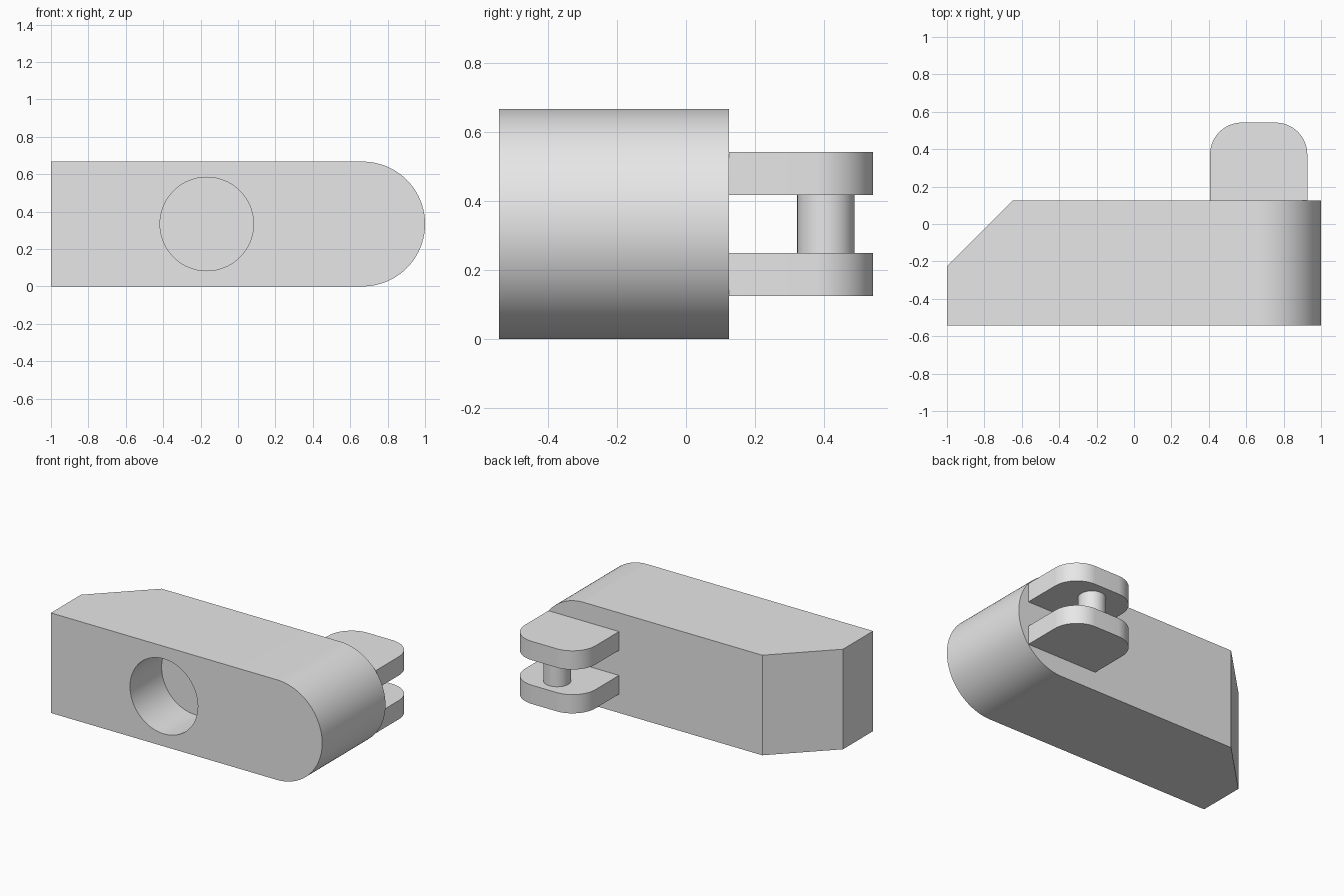
import bpy, bmesh
from math import sin, cos, pi, radians
from mathutils import Vector

cube = bpy.data.objects.get("Cube")
if cube:
    bpy.data.objects.remove(cube, do_unlink=True)

grey = bpy.data.materials.new("plain grey")
grey.use_nodes = True
grey.diffuse_color = (0.8, 0.8, 0.8, 1)
grey.node_tree.nodes["Principled BSDF"].inputs["Base Color"].default_value = (0.8, 0.8, 0.8, 1)


def arc(cx, cy, r, start, end, steps):
    """Points of a circular arc, angles in degrees."""
    angles = [radians(start + (end - start) * i / steps) for i in range(steps + 1)]
    return [(cx + r * cos(a), cy + r * sin(a)) for a in angles]


def prism(name, outline, low, high, place, chamfer=None):
    """Extrude an outline from low to high; place maps (u, v, w) to (x, y, z)."""
    bm = bmesh.new()
    face = bm.faces.new([bm.verts.new(place(u, v, low)) for u, v in outline])
    new = bmesh.ops.extrude_face_region(bm, geom=[face])["geom"]
    shift = Vector(place(0, 0, high)) - Vector(place(0, 0, low))
    bmesh.ops.translate(bm, vec=shift, verts=[g for g in new if isinstance(g, bmesh.types.BMVert)])
    if chamfer:
        point, normal = chamfer
        cut = bmesh.ops.bisect_plane(bm, geom=bm.verts[:] + bm.edges[:] + bm.faces[:],
                                     plane_co=point, plane_no=normal, clear_outer=True)
        rim = [g for g in cut["geom_cut"] if isinstance(g, bmesh.types.BMEdge)]
        bmesh.ops.holes_fill(bm, edges=rim, sides=0)
    bmesh.ops.recalc_face_normals(bm, faces=bm.faces[:])
    mesh = bpy.data.meshes.new(name)
    bm.to_mesh(mesh)
    bm.free()
    mesh.materials.append(grey)
    obj = bpy.data.objects.new(name, mesh)
    bpy.context.collection.objects.link(obj)
    return obj


def select(obj):
    bpy.ops.object.select_all(action="DESELECT")
    obj.select_set(True)
    bpy.context.view_layer.objects.active = obj


def smooth(obj):
    select(obj)
    bpy.ops.object.shade_smooth_by_angle(angle=radians(30))


def along_y(u, v, w):
    return (u, w, v)


def along_z(u, v, w):
    return (u, v, w)


front, back, height = -0.542, 0.125, 0.667
radius = height / 2
end_x = 1 - radius

# Body: bar with one round end and one chamfered back corner
profile = [(-1, height), (-1, 0)] + arc(end_x, radius, radius, -90, 90, 64)
body = prism("body", profile, front, back, along_y,
             chamfer=((-0.65, back, 0), (-1, 1, 0)))

# Blind round socket in the front face
cutter = prism("socket_cutter", arc(-0.167, radius, 0.25, 0, 360, 96)[:-1],
               front - 0.1, front + 0.333, along_y)
cutter.hide_render = True
cut = body.modifiers.new("socket", "BOOLEAN")
cut.operation = "DIFFERENCE"
cut.solver = "EXACT"
cut.object = cutter
select(body)
bpy.ops.object.modifier_apply(modifier=cut.name)
bpy.data.objects.remove(cutter, do_unlink=True)
smooth(body)

# Two lugs with rounded outer corners
half, tip, corner = 0.26, 0.542, 0.17
lug_outline = ([(end_x - half, back - 0.01), (end_x + half, back - 0.01)]
               + arc(end_x + half - corner, tip - corner, corner, 0, 90, 20)
               + arc(end_x - half + corner, tip - corner, corner, 90, 180, 20))
for name, low in (("lower_lug", 0.125), ("upper_lug", 0.417)):
    smooth(prism(name, lug_outline, low, low + 0.125, along_z))

# Pin joining the lugs
smooth(prism("pin", arc(end_x, 0.405, 0.083, 0, 360, 48)[:-1], 0.24, 0.427, along_z))
